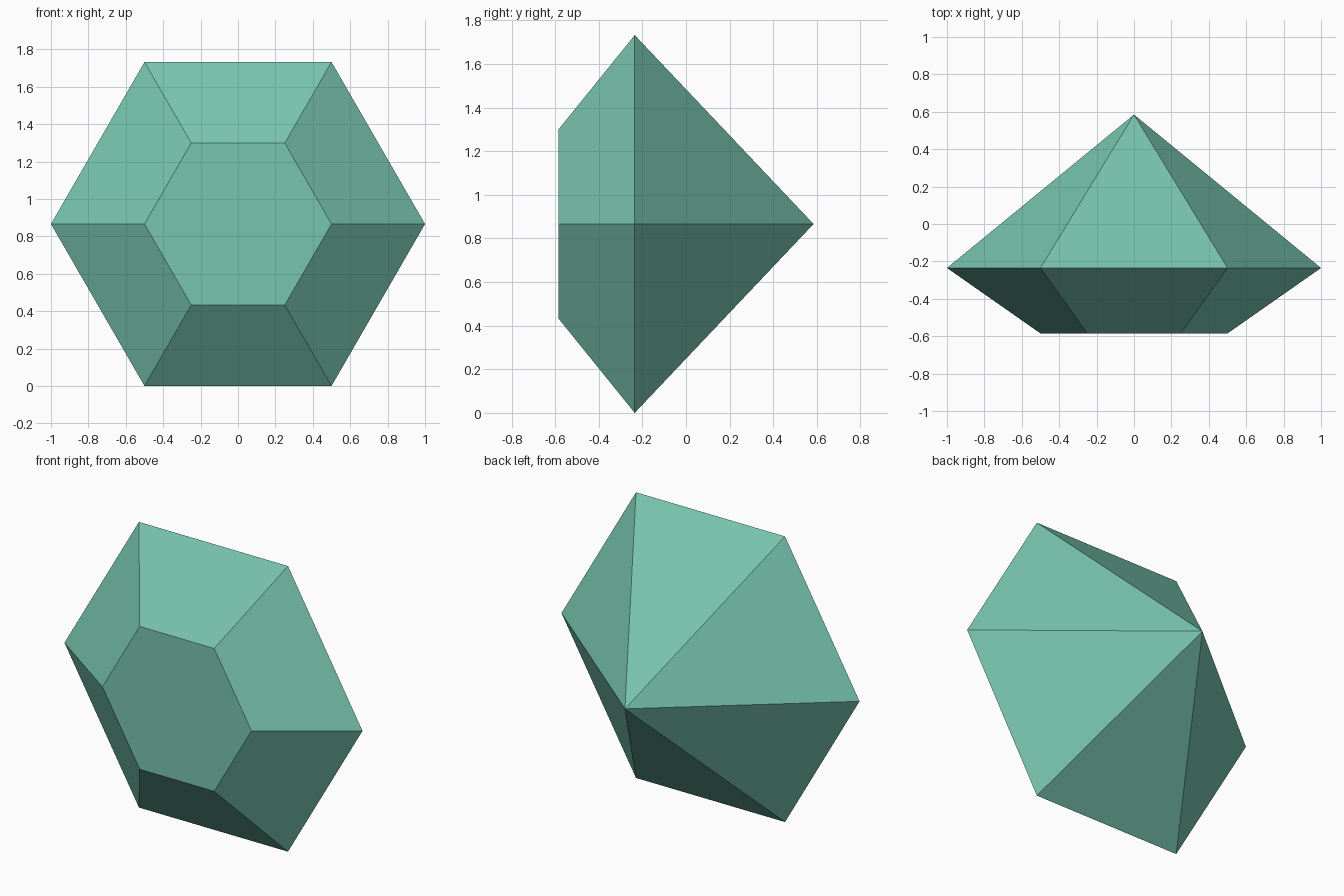
import bpy, bmesh, math

if "Cube" in bpy.data.objects:
    bpy.data.objects.remove(bpy.data.objects["Cube"])

SIDES = 6
CENTRE_Z = math.sqrt(3) / 2

mat = bpy.data.materials.new("sea green")
mat.diffuse_color = (0.19, 0.56, 0.43, 1)
mat.use_nodes = True
mat.node_tree.nodes["Principled BSDF"].inputs["Base Color"].default_value = mat.diffuse_color

bm = bmesh.new()


def ring(radius, y):
    """Hexagon of vertices facing along y, with corners at +x and -x."""
    return [bm.verts.new((radius * math.cos(math.tau * i / SIDES), y,
                          CENTRE_Z + radius * math.sin(math.tau * i / SIDES)))
            for i in range(SIDES)]


table = ring(0.5, -0.585)
girdle = ring(1.0, -0.235)
tip = bm.verts.new((0, 0.585, CENTRE_Z))

# Flat front table, sloped crown facets and pointed back facets
bm.faces.new(table)
for i in range(SIDES):
    j = (i + 1) % SIDES
    bm.faces.new((table[i], table[j], girdle[j], girdle[i]))
    bm.faces.new((girdle[i], girdle[j], tip))
bmesh.ops.recalc_face_normals(bm, faces=bm.faces[:])

mesh = bpy.data.meshes.new("gem")
bm.to_mesh(mesh)
bm.free()
mesh.materials.append(mat)
gem = bpy.data.objects.new("gem", mesh)
bpy.context.collection.objects.link(gem)
